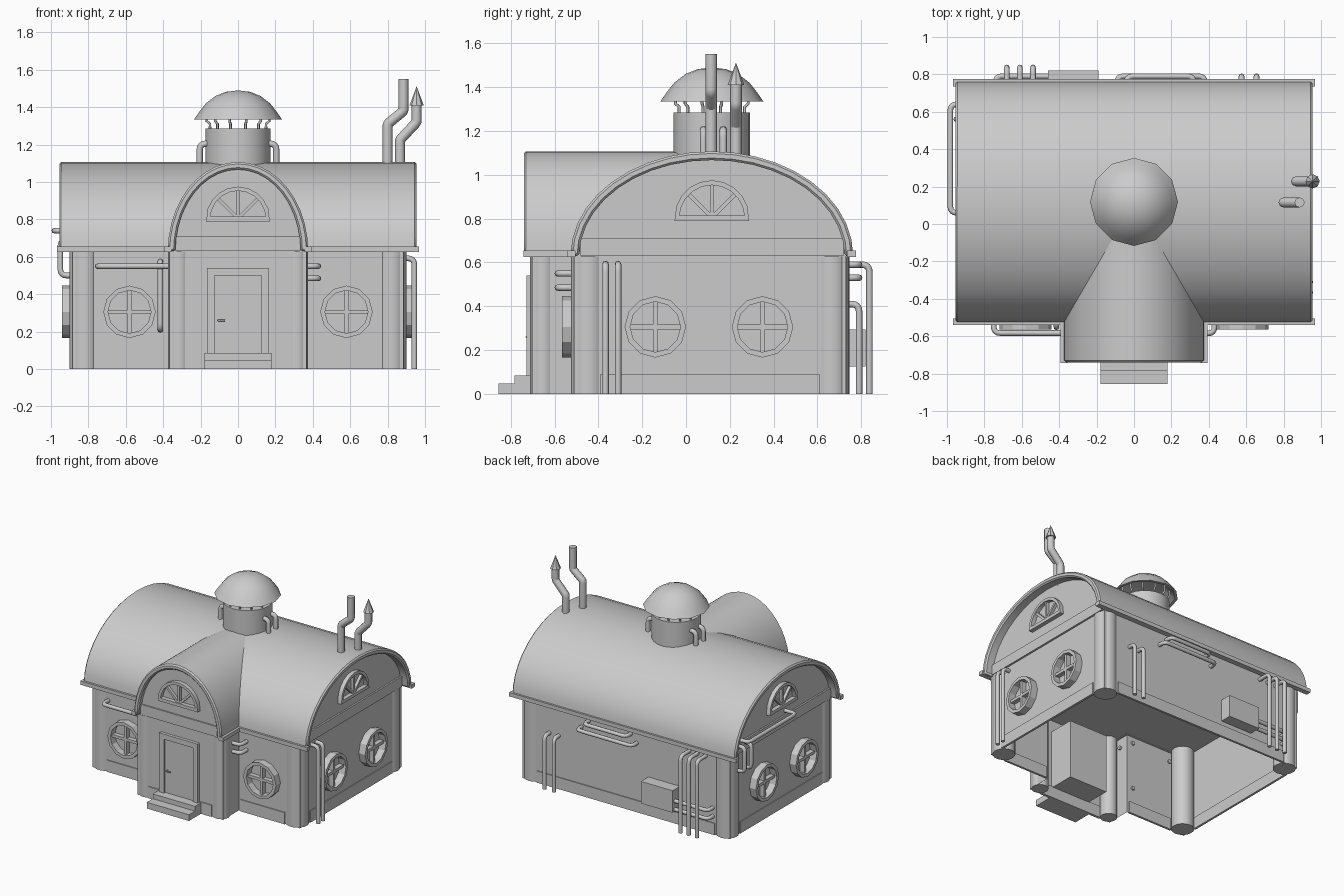
import bpy, bmesh
from math import sin, cos, pi, radians
from mathutils import Matrix, Vector

if "Cube" in bpy.data.objects:
    bpy.data.objects.remove(bpy.data.objects["Cube"])

T = Matrix.Translation
# Local frames for a facade: u = right, v = up, w = outward
FRONT = Matrix.Rotation(pi / 2, 4, 'X')
RIGHT = Matrix.Rotation(pi / 2, 4, 'Z') @ FRONT
LEFT = Matrix.Rotation(-pi / 2, 4, 'Z') @ FRONT


def finish(name, bm, M=Matrix()):
    bm.transform(M)
    bmesh.ops.recalc_face_normals(bm, faces=bm.faces)
    me = bpy.data.meshes.new(name)
    bm.to_mesh(me)
    bm.free()
    ob = bpy.data.objects.new(name, me)
    bpy.context.collection.objects.link(ob)
    return ob


def box(name, x0, x1, y0, y1, z0, z1, M=Matrix()):
    bm = bmesh.new()
    bmesh.ops.create_cube(bm, size=1)
    bm.transform(T(((x0 + x1) / 2, (y0 + y1) / 2, (z0 + z1) / 2)) @ Matrix.Diagonal((x1 - x0, y1 - y0, z1 - z0, 1)))
    return finish(name, bm, M)


def prism(name, pts, w0, w1, M=Matrix(), bottom=True):
    bm = bmesh.new()
    a = [bm.verts.new((*p, w0)) for p in pts]
    b = [bm.verts.new((*p, w1)) for p in pts]
    for i in range(len(a)):
        bm.faces.new((a[i - 1], a[i], b[i], b[i - 1]))
    bm.faces.new(b)
    if bottom:
        bm.faces.new(a)
    return finish(name, bm, M)


def band(name, outer, inner, w0, w1, M, closed=True):
    bm = bmesh.new()
    rings = [[bm.verts.new((*p, w)) for p in pts]
             for pts, w in ((outer, w0), (outer, w1), (inner, w1), (inner, w0))]
    n = len(outer)
    for i in range(n if closed else n - 1):
        j = (i + 1) % n
        for k in range(4):
            r, s = rings[k], rings[(k + 1) % 4]
            bm.faces.new((r[i], r[j], s[j], s[i]))
    if not closed:
        bm.faces.new([r[0] for r in rings])
        bm.faces.new([r[-1] for r in rings])
    return finish(name, bm, M)


def lathe(name, profile, sides, M):
    bm = bmesh.new()
    rings = [[bm.verts.new((r * cos(2 * pi * i / sides), r * sin(2 * pi * i / sides), z)) for i in range(sides)]
             for r, z in profile]
    for a, b in zip(rings, rings[1:]):
        for i in range(sides):
            bm.faces.new((a[i - 1], a[i], b[i], b[i - 1]))
    bm.faces.new(rings[0])
    bm.faces.new(rings[-1])
    bmesh.ops.remove_doubles(bm, verts=bm.verts, dist=1e-4)
    return finish(name, bm, M)


def arc(a, b, n):
    return [(a * cos(pi * i / n), b * sin(pi * i / n)) for i in range(n + 1)]


def pipes(name, paths, r=0.015, bend=0.035):
    cu = bpy.data.curves.new(name, 'CURVE')
    cu.dimensions = '3D'
    cu.bevel_depth, cu.bevel_resolution, cu.use_fill_caps = r, 2, True
    for path in paths:
        P = [Vector(p) for p in path]
        pts = [P[0]]
        for a, c, b in zip(P, P[1:], P[2:]):
            if not bend:
                pts.append(c)
                continue
            s, e = c + (a - c).normalized() * bend, c + (b - c).normalized() * bend
            pts += [s * (1 - t) ** 2 + c * 2 * t * (1 - t) + e * t * t for t in (0, .25, .5, .75, 1)]
        pts.append(P[-1])
        sp = cu.splines.new('POLY')
        sp.points.add(len(pts) - 1)
        for q, p in zip(sp.points, pts):
            q.co = (*p, 1)
    ob = bpy.data.objects.new(name, cu)
    bpy.context.collection.objects.link(ob)


def round_window(M):
    circ = lambda r: [(r * cos(pi * i / 6), r * sin(pi * i / 6)) for i in range(12)]
    band("window_ring", circ(.14), circ(.115), 0, .055, M)
    box("window_bar", -.12, .12, -.011, .011, 0, .035, M)
    box("window_bar", -.011, .011, -.12, .12, 0, .035, M)


def fan_window(M):
    out, inn = arc(.17, .17, 10), arc(.148, .148, 10)
    for loop, v in ((out, -.015), (inn, .01)):
        loop[0], loop[-1] = (loop[0][0], v), (loop[-1][0], v)
    band("fan_window_frame", out, inn, 0, .035, M)
    for ang in (45, 90, 135):
        box("fan_window_spoke", 0, .155, -.009, .009, 0, .025, M @ Matrix.Rotation(radians(ang), 4, 'Z'))


# Walls: open underneath, closed by a ceiling
prism("walls", [(-.885, .73), (-.885, -.51), (-.365, -.51), (-.365, -.703), (.365, -.703), (.365, -.51),
                (.885, -.51), (.885, .73)], 0, .63, bottom=False)
YC, ZE = .118, .63  # roof axis and eave height

# Roofs: main barrel vault and crossing porch vault
for name, a, a2, w0, w1, M in (("main_roof", .645, .605, -.955, .955, T((0, YC, ZE)) @ RIGHT),
                               ("porch_roof", .375, .335, -.1, .74, T((0, 0, ZE)) @ FRONT)):
    ob = band(name, arc(a, .477, 20), arc(a2, .437, 20), w0, w1, M, False)
    bv = ob.modifiers.new("edge", 'BEVEL')
    bv.width, bv.segments, bv.limit_method, bv.angle_limit = .01, 1, 'ANGLE', radians(50)

# Gables, bands and fan windows
prism("porch_gable", arc(.345, .447, 20), .69, .703, T((0, 0, ZE)) @ FRONT)
box("porch_band", -.335, .335, -.713, -.70, .63, .71)
fan_window(T((0, -.70, .805)) @ FRONT)
box("back_eave", -.968, .968, .735, .775, .625, .655)
box("back_plinth", -.76, .76, .72, .737, 0, .09)
box("porch_plinth", -.27, .27, -.71, -.69, 0, .09)
for s, M in ((1, RIGHT), (-1, LEFT)):
    prism("side_gable", arc(.615, .447, 20), .875, .888, T((0, YC, ZE)) @ M)
    box("side_band", -.6, .6, 0, .08, .88, .90, T((0, YC, ZE)) @ M)
    fan_window(T((s * .885, YC, .805)) @ M)
    for y in (-.14, .349):
        round_window(T((s * .885, y, .306)) @ M)
    round_window(T((s * .58, -.51, .306)) @ FRONT)
    # Eave strips and plinths
    lo, hi = sorted((s * .375, s * .968))
    box("front_eave", lo, hi, -.54, -.505, .625, .655)
    lo, hi = sorted((s * .355, s * .392))
    box("porch_eave", lo, hi, -.742, -.505, .625, .655)
    lo, hi = sorted((s * .875, s * .892))
    box("side_plinth", lo, hi, -.39, .61, 0, .09)
    lo, hi = sorted((s * .38, s * .76))
    box("front_plinth", lo, hi, -.517, -.50, 0, .09)
    # Rounded corner columns
    for x, y, r in ((.82, -.445, .08), (.82, .665, .08), (.315, -.653, .06)):
        lathe("corner_column", [(r, 0), (r, .628)], 20, T((s * x, y, 0)))

# Door, frame, handle and steps
box("door", -.125, .125, -.712, -.5, .085, .50)
box("door_head", -.165, .165, -.727, -.5, .50, .54)
for s in (1, -1):
    lo, hi = sorted((s * .125, s * .165))
    box("door_jamb", lo, hi, -.727, -.5, .085, .50)
pipes("door_handle", [[(-.105, -.70, .26), (-.105, -.727, .26), (-.07, -.727, .26)]], .005, .008)
box("lower_step", -.18, .18, -.855, -.70, 0, .048)
box("upper_step", -.18, .18, -.782, -.70, .048, .085)

# Roof vent: drum, wire posts, dome cap and side pipes
C = T((0, YC, 0))
lathe("vent_drum", [(.175, 1.0), (.175, 1.285)], 24, C)
lathe("vent_dome", [(0, 1.44), (.15, 1.40), (.215, 1.335), (.235, 1.335), (.205, 1.378), (.172, 1.42),
                    (.12, 1.46), (.065, 1.482), (0, 1.49)], 12, C)
posts = []
for i in range(12):
    c, s = cos(pi * i / 6 + .26), sin(pi * i / 6 + .26)
    posts.append([(r * c, YC + r * s, z) for r, z in ((.155, 1.27), (.155, 1.31), (.172, 1.325), (.172, 1.385))])
pipes("vent_posts", posts, .007, 0)
pipes("vent_side_pipes", [[(s * .15, y, 1.205), (s * .205, y, 1.205), (s * .205, y, 1.05)]
                          for s in (1, -1) for y in (.08, .17)], .017)

# Chimneys
pipes("chimney_tall", [[(.80, .115, 1.05), (.80, .115, 1.31), (.885, .115, 1.38), (.885, .115, 1.552)]], .027, .012)
pipes("chimney_capped", [[(.866, .228, 1.05), (.866, .228, 1.225), (.955, .228, 1.32), (.955, .228, 1.42)]], .027, .012)
lathe("chimney_cone", [(.038, 1.41), (0, 1.512)], 8, T((.955, .228, 0)))

# Wall pipes
pipes("front_pipes", [
    [(-.75, -.50, .55), (-.75, -.583, .55), (-.35, -.583, .55)],
    [(-.415, -.50, .575), (-.415, -.552, .575), (-.415, -.552, .21), (-.415, -.50, .21)]]
    + [[(.35, -.585, z), (.43, -.585, z), (.43, -.50, z)] for z in (.485, .55)])
pipes("right_pipes", [[(.88, y, .592), (.943, y, .592), (.943, y, 0)] for y in (-.367, -.31)])
pipes("left_pipes", [
    [(-.88, .06, .74), (-.982, .06, .74), (-.982, .64, .74), (-.88, .64, .74)],
    [(-.88, .56, .69), (-.95, .56, .69), (-.95, .56, .50), (-.88, .56, .50)],
    [(-.88, .64, .69), (-.95, .64, .69), (-.95, .64, .50), (-.88, .64, .50)]])
pipes("back_pipes",
      [[(x, .72, .59), (x, .837, .59), (x, .837, 0)] for x in (-.68, -.61, -.54)]
      + [[(x, .72, .41), (x, .79, .41), (x, .79, 0)] for x in (.575, .655)]
      + [[(a, .72, z), (a, .79, z), (b, .79, z), (b, .72, z)] for a, b, z in ((-.04, .32, .59), (-.09, .38, .53))]
      + [[(-.3, .79, z), (-.74, .79, z), (-.74, .72, z)] for z in (.14, .205)])
box("back_meter_box", -.46, -.19, .72, .82, .125, .295)

# Smooth curved parts, keep edges sharp
bpy.ops.object.select_all(action='DESELECT')
for ob in bpy.context.scene.objects:
    if ob.type == 'MESH':
        ob.select_set(True)
        bpy.context.view_layer.objects.active = ob
bpy.ops.object.shade_smooth_by_angle(angle=radians(28))
